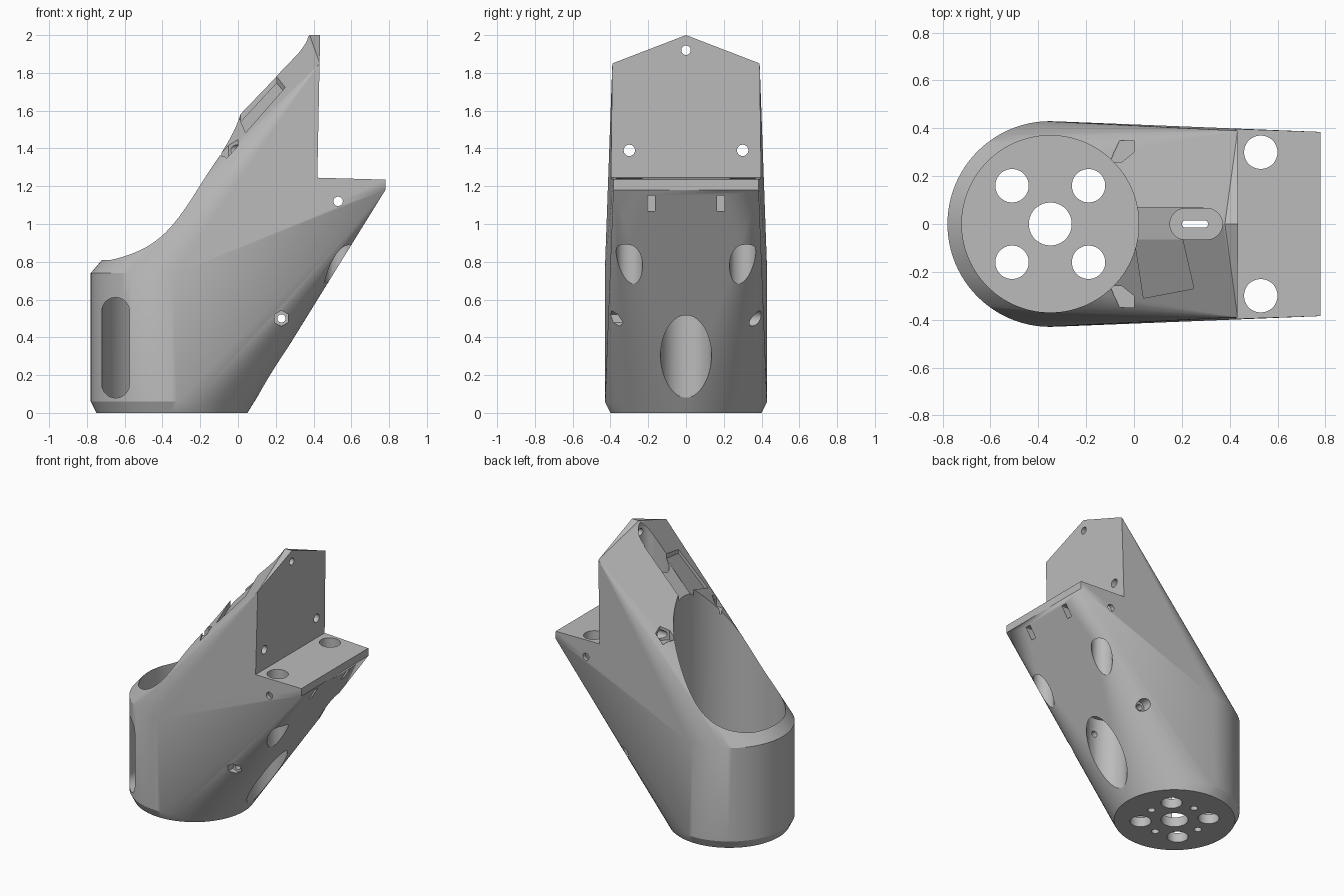
import bpy, bmesh, math
from mathutils import Vector, Matrix

if "Cube" in bpy.data.objects:
    bpy.data.objects.remove(bpy.data.objects["Cube"], do_unlink=True)

grey = bpy.data.materials.new("light grey plastic")
grey.use_nodes = True
COLOR = (0.5, 0.5, 0.5, 1)
grey.diffuse_color = COLOR
grey.node_tree.nodes["Principled BSDF"].inputs["Base Color"].default_value = COLOR

CX = -0.35  # axis of the round socket


def ring(r, z, n=96):
    return [(CX + r * math.cos(2 * math.pi * i / n), r * math.sin(2 * math.pi * i / n), z)
            for i in range(n)]


def hull(name, points):
    bm = bmesh.new()
    for p in points:
        bm.verts.new(p)
    res = bmesh.ops.convex_hull(bm, input=bm.verts)
    loose = {g for g in res["geom_interior"] + res["geom_unused"]
             if isinstance(g, bmesh.types.BMVert)}
    bmesh.ops.delete(bm, geom=list(loose), context='VERTS')
    bmesh.ops.dissolve_limit(bm, angle_limit=0.002, verts=bm.verts, edges=bm.edges)
    bmesh.ops.recalc_face_normals(bm, faces=bm.faces)
    me = bpy.data.meshes.new(name)
    bm.to_mesh(me)
    bm.free()
    ob = bpy.data.objects.new(name, me)
    bpy.context.collection.objects.link(ob)
    return ob


def oval(u, v, r, du=0, dv=0, n=32):
    """Circle, or a stadium when du or dv stretches it."""
    pts = []
    for i in range(n):
        a = 2 * math.pi * (i + 0.5) / n
        c, s = math.cos(a), math.sin(a)
        pts.append((u + r * c + math.copysign(du, c), v + r * s + math.copysign(dv, s)))
    return pts


def place(axis, u, v, w):
    return {"x": (w, u, v), "y": (u, w, v), "z": (u, v, w)}[axis]


def cut(profile, axis, lo, hi):
    """Remove a straight prism of the profile along an axis."""
    tool = hull("cutter", [place(axis, u, v, w) for u, v in profile for w in (lo, hi)])
    tool.hide_render = True
    bpy.context.view_layer.objects.active = body
    mod = body.modifiers.new("cut", 'BOOLEAN')
    mod.operation, mod.solver, mod.object = 'DIFFERENCE', 'EXACT', tool
    bpy.ops.object.modifier_apply(modifier=mod.name)
    bpy.data.objects.remove(tool, do_unlink=True)


# Body: chamfered round socket blended into a pointed plate and a lower ledge
points = ring(0.40, 0) + ring(0.43, 0.06) + ring(0.43, 0.74) + ring(0.37, 0.81)
points += [(0.38, 0, 2.0), (0.435, 0, 2.0)]
for s in (-1, 1):
    points += [(0.433, s * 0.39, 1.85), (0.78, s * 0.385, 1.18), (0.78, s * 0.385, 1.235)]
body = hull("socket_bracket", points)
body.data.materials.append(grey)

# Mounting notch and round socket
cut([(0.42, 1.245), (0.437, 2.1), (1.2, 2.1), (1.2, 1.223)], "y", -1, 1)
cut(oval(CX, 0, 0.37, n=96), "z", 0.07, 3)

# Socket floor holes and shallow screw holes between them
cut(oval(CX, 0, 0.09), "z", -1, 0.3)
for sx in (-1, 1):
    for sy in (-1, 1):
        cut(oval(CX + sx * 0.16, sy * 0.16, 0.07), "z", -1, 0.3)
    cut(oval(CX + sx * 0.2, 0, 0.025), "z", -1, 0.04)
    cut(oval(CX, sx * 0.2, 0.025), "z", -1, 0.04)

# Upright window in the front wall of the socket
cut(oval(-0.648, 0.345, 0.073, dv=0.193), "y", -1, -0.05)

# Cross holes, with a hexagonal and a round screw recess
cut(oval(0.23, 0.5, 0.022), "y", -1, 1)
cut(oval(0.23, 0.5, 0.042, n=6), "y", -1, -0.33)
cut(oval(0.23, 0.5, 0.04), "y", 0.33, 1)
cut(oval(0.53, 1.12, 0.025), "y", -1, 1)

# Plate holes, nut pockets, ledge holes and strap slots on both sides
cut(oval(0, 1.92, 0.025), "x", -1, 1)
for s in (-1, 1):
    cut(oval(s * 0.3, 1.39, 0.03), "x", -0.3, 1)
    cut([(-0.1, s * 0.26), (-0.06, s * 0.35), (0, s * 0.35), (0, s * 0.3), (-0.05, s * 0.26)],
        "z", 1.345, 1.7)
    cut(oval(0.53, s * 0.3, 0.07), "z", 0.3, 2)
    y = s * 0.185
    cut([(y - 0.02, 1.07), (y + 0.02, 1.07), (y + 0.02, 1.15), (y - 0.02, 1.15)], "x", 0.66, 1)

# Blind bore under the slope, and the slot reaching it from the top
cut(oval(0.235, 0, 0.135, n=48), "z", -0.2, 0.62)
cut(oval(0.26, 0, 0.065, du=0.045), "z", 1.5, 3)
cut(oval(0.255, 0, 0.015, du=0.04), "z", 0.5, 3)

# Sloping channel along the ridge
cut([(-0.05, 1.47), (0.30, 1.85), (0.1, 2.2), (-0.3, 1.7)], "y", -0.065, 0.07)

# Shallow tilted recess on the front half of the roof
tool_pts = []
for x, y in ((0.0, -0.05), (0.04, -0.31), (0.25, -0.27), (0.2, -0.05)):
    roof = 2.0 + 1.08 * (x - 0.38) + 0.5 * y
    tool_pts.append((x, y, roof - 0.03))
    tool_pts.append((x, y, roof + 0.4))
tool = hull("cutter", tool_pts)
mod = body.modifiers.new("recess", 'BOOLEAN')
mod.operation, mod.solver, mod.object = 'DIFFERENCE', 'EXACT', tool
bpy.context.view_layer.objects.active = body
bpy.ops.object.modifier_apply(modifier=mod.name)
bpy.data.objects.remove(tool, do_unlink=True)

# Smooth curved walls, keep edges crisp
bpy.ops.object.select_all(action='DESELECT')
body.select_set(True)
bpy.context.view_layer.objects.active = body
bpy.ops.object.shade_smooth_by_angle(angle=math.radians(25))
